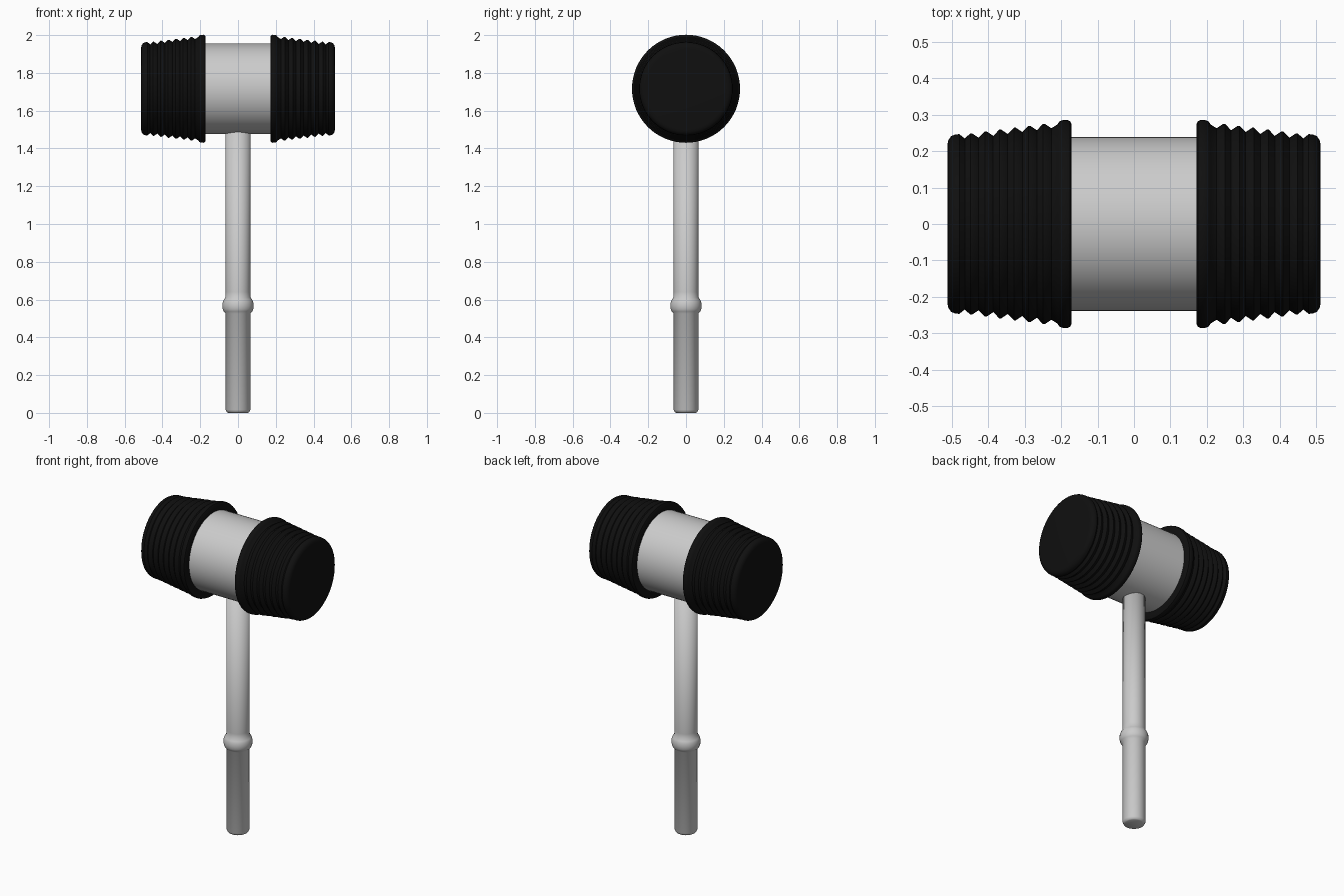
import bpy, bmesh
from math import sin, cos, pi, radians

if "Cube" in bpy.data.objects:
    bpy.data.objects.remove(bpy.data.objects["Cube"])

HEAD_Z = 1.716


def lathe(name, profile, sides=64, along_x=False, sharp=None):
    """Revolve (position, radius) pairs round z, or round the head's x axis."""
    bm = bmesh.new()
    rings = []
    for t, r in profile:
        ring = []
        for i in range(sides):
            a = 2 * pi * i / sides
            u, v = r * cos(a), r * sin(a)
            ring.append(bm.verts.new((t, u, HEAD_Z + v) if along_x else (u, v, t)))
        rings.append(ring)
    for a, b in zip(rings, rings[1:]):
        for i in range(sides):
            j = (i + 1) % sides
            bm.faces.new((a[i], a[j], b[j], b[i]))
    bm.faces.new(rings[0][::-1])
    bm.faces.new(rings[-1])
    bmesh.ops.recalc_face_normals(bm, faces=bm.faces)
    for f in bm.faces:
        f.smooth = True
    me = bpy.data.meshes.new(name)
    bm.to_mesh(me)
    bm.free()
    if sharp:
        me.set_sharp_from_angle(angle=radians(sharp))
    ob = bpy.data.objects.new(name, me)
    bpy.context.collection.objects.link(ob)
    return ob


# metal barrel between the rubber ends
lathe("head_barrel", [(-0.2, 0.239), (0.2, 0.239)], along_x=True, sharp=40)

# ribbed, tapering rubber end: thick rim, small teeth, rounded striking face
profile = [(0.172, 0.225), (0.172, 0.276), (0.176, 0.283), (0.184, 0.286),
           (0.198, 0.285), (0.206, 0.281), (0.21, 0.274)]
for i in range(6):
    x = 0.227 + 0.04 * i
    r = 0.263 - 0.0052 * i
    profile += [(x, r), (x + 0.018, r + 0.012), (x + 0.023, r + 0.012)]
profile += [(0.465, 0.235), (0.48, 0.247), (0.492, 0.246), (0.503, 0.241),
            (0.511, 0.229), (0.513, 0.215)]
caps = lathe("rubber_end_caps", profile, along_x=True, sharp=35)
mirror = caps.modifiers.new("Mirror", 'MIRROR')
mirror.use_axis = (True, False, False)

rubber = bpy.data.materials.new("black_rubber")
rubber.diffuse_color = (0.005, 0.005, 0.005, 1)
rubber.use_nodes = True
rubber.node_tree.nodes["Principled BSDF"].inputs["Base Color"].default_value = rubber.diffuse_color
caps.data.materials.append(rubber)

# handle with rounded butt and a bulging collar above the grip
lathe("handle", [(0.0, 0.052), (0.004, 0.059), (0.016, 0.065),
                 (0.525, 0.065), (0.537, 0.076), (0.55, 0.081), (0.567, 0.083),
                 (0.585, 0.081), (0.598, 0.076), (0.612, 0.066),
                 (0.64, 0.065), (1.55, 0.065)], sides=32)
